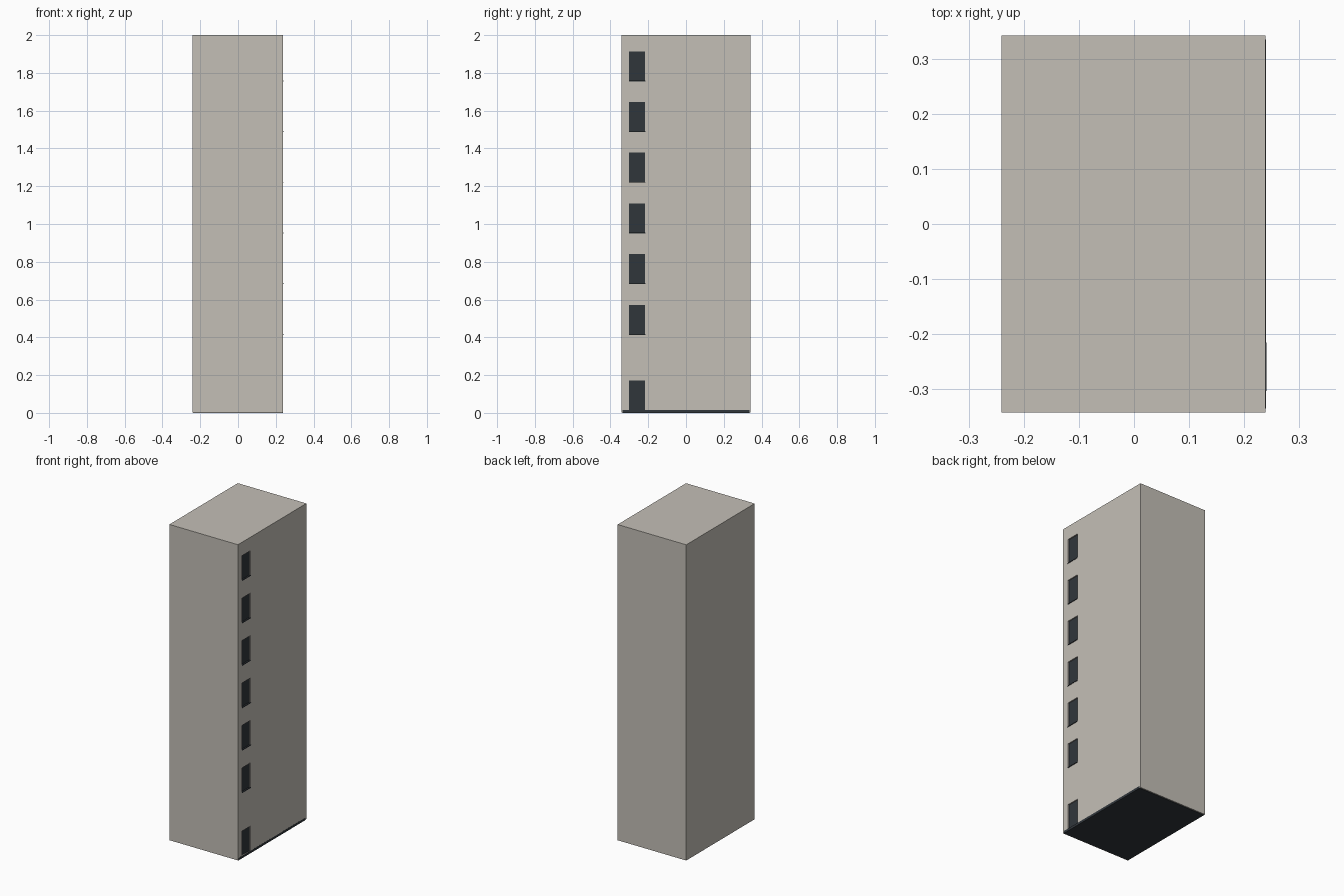
import bpy, bmesh
from mathutils import Matrix, Vector

if "Cube" in bpy.data.objects:
    bpy.data.objects.remove(bpy.data.objects["Cube"])


def material(name, rgb):
    m = bpy.data.materials.new(name)
    m.diffuse_color = (*rgb, 1)
    m.use_nodes = True
    m.node_tree.nodes["Principled BSDF"].inputs["Base Color"].default_value = m.diffuse_color
    return m


def boxes(name, bounds, mat=None):
    """One object made of axis-aligned boxes given as (min, max) corners."""
    bm = bmesh.new()
    for lo, hi in bounds:
        lo, hi = Vector(lo), Vector(hi)
        size = hi - lo
        bmesh.ops.create_cube(bm, size=1, matrix=Matrix.Translation((lo + hi) / 2)
                              @ Matrix.Diagonal((*size, 1)))
    me = bpy.data.meshes.new(name)
    bm.to_mesh(me)
    bm.free()
    ob = bpy.data.objects.new(name, me)
    bpy.context.collection.objects.link(ob)
    if mat:
        me.materials.append(mat)
    return ob


stone = material("stone", (0.55, 0.52, 0.47))
dark = material("dark_glass", (0.03, 0.037, 0.044))

WALL_X = 0.239            # outer face of the window wall
RECESS = 0.008
Y0, Y1 = -0.301, -0.217   # window column
windows = [(0.416 + 0.2685 * i, 0.572 + 0.2685 * i) for i in range(6)]
door = (0.015, 0.172)
openings = windows + [door]

# Tower block with shallow window and door recesses
tower = boxes("tower_body", [((-0.241, -0.342, 0.002), (WALL_X, 0.342, 2.0))], stone)
cutter = boxes("opening_cutter", [((WALL_X - RECESS, Y0, a), (WALL_X + 0.05, Y1, b))
                                  for a, b in openings])
cutter.hide_render = True
cutter.hide_set(True)
cut = tower.modifiers.new("openings", 'BOOLEAN')
cut.operation = 'DIFFERENCE'
cut.solver = 'EXACT'
cut.object = cutter

# Dark panes at the back of the recesses
boxes("window_panes", [((WALL_X - RECESS - 0.003, Y0, a), (WALL_X - RECESS + 0.001, Y1, b))
                       for a, b in openings], dark)

# Thin projecting sills under the windows
boxes("window_sills", [((WALL_X - RECESS, Y0 - 0.002, a - 0.003), (WALL_X + 0.002, Y1 + 0.002, a + 0.002))
                       for a, b in windows], dark)

# Dark ground slab, exposed along the window wall and underneath
boxes("ground_slab", [((-0.238, -0.335, 0.0), (WALL_X + 0.0005, 0.335, 0.015))], dark)
